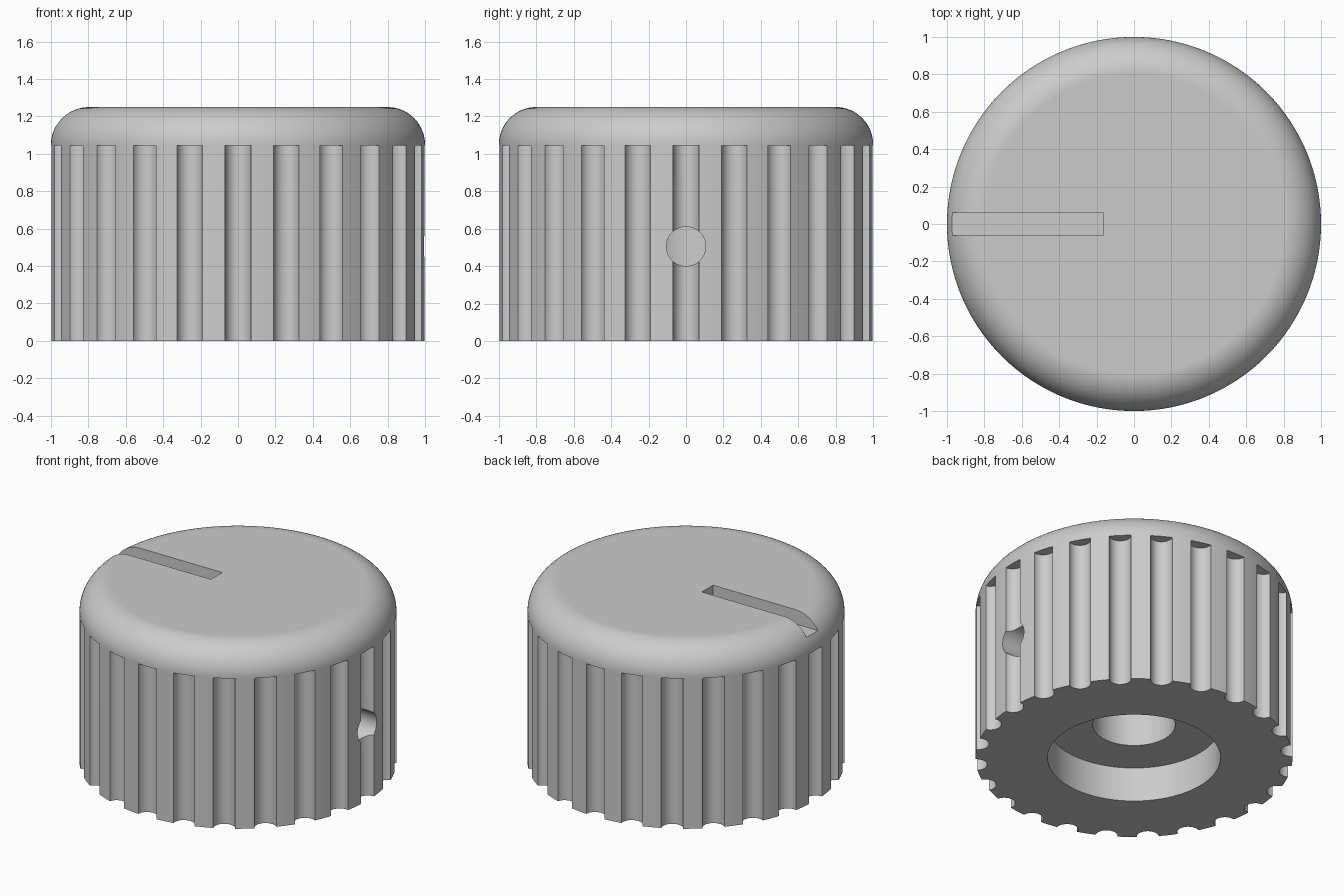
import bpy, bmesh, math
from mathutils import Matrix, Vector

cube = bpy.data.objects.get("Cube")
if cube:
    bpy.data.objects.remove(cube, do_unlink=True)

HEIGHT, FILLET, FLUTES, SEGMENTS = 1.25, 0.2, 24, 192

grey = bpy.data.materials.new("light_grey")
grey.use_nodes = True
colour = (0.6, 0.6, 0.6, 1)
grey.diffuse_color = colour
grey.node_tree.nodes["Principled BSDF"].inputs["Base Color"].default_value = colour


def make_object(name, bm):
    bmesh.ops.recalc_face_normals(bm, faces=bm.faces)
    mesh = bpy.data.meshes.new(name)
    bm.to_mesh(mesh)
    bm.free()
    mesh.materials.append(grey)
    obj = bpy.data.objects.new(name, mesh)
    bpy.context.collection.objects.link(obj)
    return obj


def add_cylinder(bm, radius, length, matrix, sides):
    bmesh.ops.create_cone(bm, cap_ends=True, segments=sides, radius1=radius,
                          radius2=radius, depth=length, matrix=matrix)


# Body: turned profile with rounded shoulder, counterbore and shaft bore
steps = 16
shoulder = [(1 - FILLET + FILLET * math.cos(a), HEIGHT - FILLET + FILLET * math.sin(a))
            for a in (math.pi / 2 * i / steps for i in range(steps + 1))]
profile = ([(0, 1.0), (0.26, 1.0), (0.26, 0.24), (0.545, 0.24), (0.545, 0), (1, 0)]
           + shoulder + [(0, HEIGHT)])
bm = bmesh.new()
verts = [bm.verts.new((r, 0, z)) for r, z in profile]
edges = [bm.edges.new(pair) for pair in zip(verts, verts[1:])]
bmesh.ops.spin(bm, geom=verts + edges, cent=(0, 0, 0), axis=(0, 0, 1),
               angle=math.tau, steps=SEGMENTS, use_duplicate=False)
bmesh.ops.remove_doubles(bm, verts=bm.verts, dist=0.0001)
bmesh.ops.dissolve_limit(bm, angle_limit=0.002, verts=bm.verts, edges=bm.edges)
knob = make_object("knob_body", bm)

# Grip flutes
bm = bmesh.new()
flute_top, flute_bottom = 1.045, -0.1
for i in range(FLUTES):
    a = math.tau * i / FLUTES
    spot = Vector((math.cos(a), math.sin(a), (flute_top + flute_bottom) / 2))
    add_cylinder(bm, 0.07, flute_top - flute_bottom, Matrix.Translation(spot), 32)
flutes = make_object("flute_cutter", bm)

# Pointer slot in the top
bm = bmesh.new()
bmesh.ops.create_cube(bm, size=1, matrix=Matrix.Translation((-0.665, 0, 1.25))
                      @ Matrix.Diagonal((1, 0.124, 0.2, 1)))
slot = make_object("pointer_slot_cutter", bm)

# Set screw hole through the side into the bore
bm = bmesh.new()
add_cylinder(bm, 0.105, 1.0, Matrix.Translation((0.65, 0, 0.505))
             @ Matrix.Rotation(math.pi / 2, 4, "Y"), 48)
hole = make_object("screw_hole_cutter", bm)

bpy.ops.object.select_all(action="DESELECT")
bpy.context.view_layer.objects.active = knob
knob.select_set(True)
for cutter in (flutes, slot, hole):
    cut = knob.modifiers.new(cutter.name, "BOOLEAN")
    cut.operation, cut.solver, cut.object = "DIFFERENCE", "EXACT", cutter
    bpy.ops.object.modifier_apply(modifier=cut.name)
    bpy.data.objects.remove(cutter, do_unlink=True)

# Smooth curved walls, crisp edges, flat caps
bpy.ops.object.shade_smooth_by_angle(angle=math.radians(25))
weighted = knob.modifiers.new("flat_caps", "WEIGHTED_NORMAL")
weighted.keep_sharp = True
